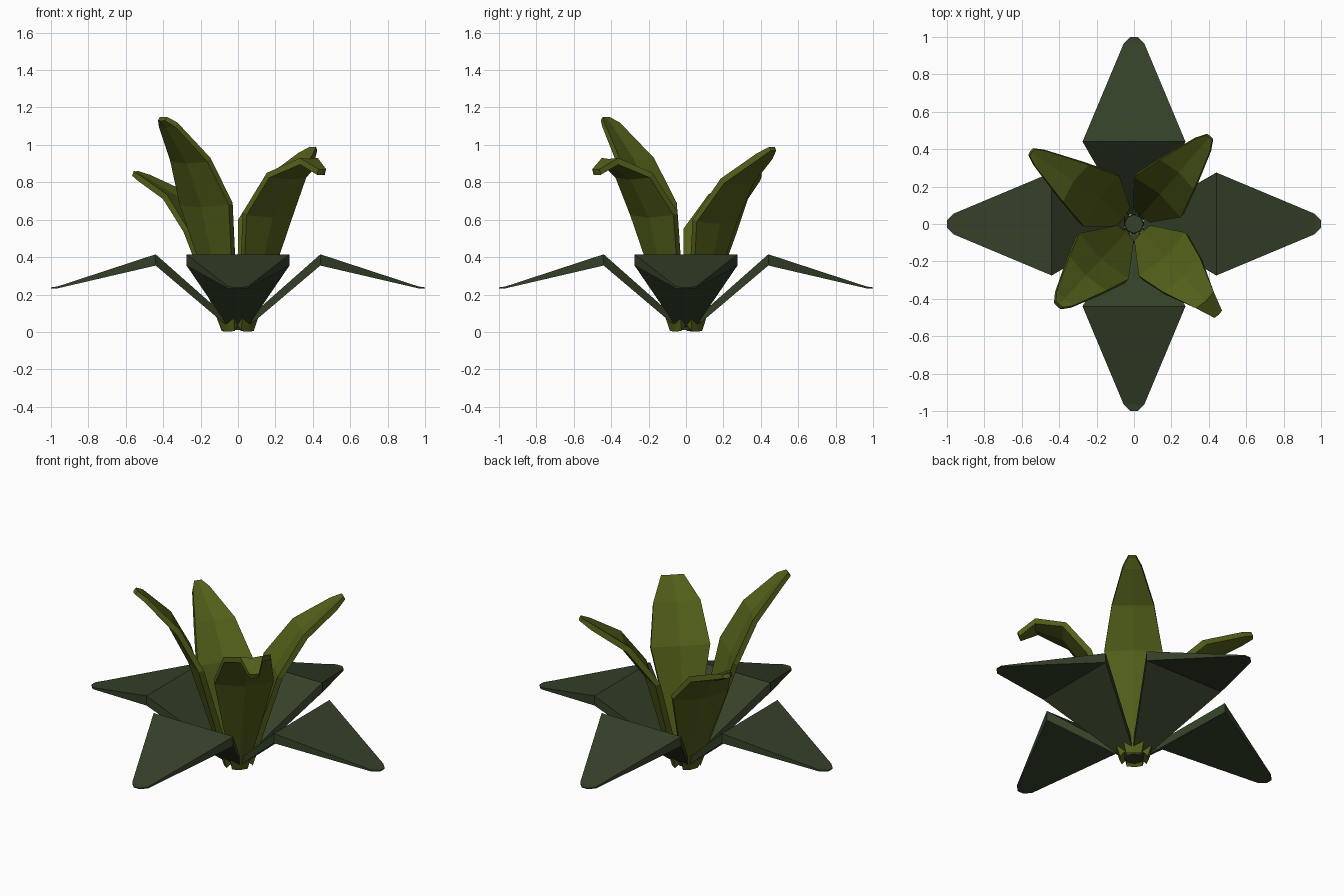
import bpy, bmesh, math

if "Cube" in bpy.data.objects:
    bpy.data.objects.remove(bpy.data.objects["Cube"])


def material(name, rgb):
    m = bpy.data.materials.new(name)
    m.diffuse_color = (*rgb, 1)
    m.use_nodes = True
    m.node_tree.nodes["Principled BSDF"].inputs["Base Color"].default_value = m.diffuse_color
    return m


DARK = material("dark_green", (0.035, 0.052, 0.022))
OLIVE = material("olive_green", (0.085, 0.115, 0.01))


def leaf(name, rows, angle, cup, mat):
    """Loft a closed leaf. Row: radius, height, half width, thickness offset (dr, dz)."""
    a = math.radians(angle)
    c, s = math.cos(a), math.sin(a)
    bm = bmesh.new()
    rings = []
    for i, (r, z, w, dr, dz) in enumerate(rows):
        k = cup * w
        section = [(r, -w, z), (r + k, 0, z - k * 0.6), (r, w, z),
                   (r + dr, w, z + dz), (r + k + dr, 0, z - k * 0.6 + dz), (r + dr, -w, z + dz)]
        rings.append([bm.verts.new((x * c - y * s, x * s + y * c, max(h, 0)))
                      for x, y, h in section])
    for p, q in zip(rings, rings[1:]):
        for i in range(6):
            j = (i + 1) % 6
            bm.faces.new((p[i], p[j], q[j], q[i]))
    for ring in (rings[0], rings[-1]):
        bm.faces.new((ring[0], ring[1], ring[4], ring[5]))
        bm.faces.new((ring[1], ring[2], ring[3], ring[4]))
    bmesh.ops.recalc_face_normals(bm, faces=bm.faces[:])
    me = bpy.data.meshes.new(name)
    bm.to_mesh(me)
    bm.free()
    me.materials.append(mat)
    ob = bpy.data.objects.new(name, me)
    bpy.context.collection.objects.link(ob)


# Four wide outer leaves, folded downward at mid length
outer = [(0.05, 0.07, 0.05, 0.0, -0.045),
         (0.44, 0.415, 0.275, 0.0, -0.06),
         (0.965, 0.243, 0.055, 0.0, -0.01),
         (1.0, 0.238, 0.02, 0.0, -0.006)]
for n in range(4):
    leaf(f"outer_leaf_{n + 1}", outer, 90 * n, 0, DARK)

# Four upright inner leaves, each with its own lean and curl
base = (0.045, 0.035, 0.045, 0.03, -0.03)
inner = {
    "back_right": (49, [base, (0.19, 0.60, 0.165, 0.03, -0.01), (0.35, 0.82, 0.12, 0.025, -0.025),
                        (0.55, 0.955, 0.055, 0.015, -0.03), (0.61, 0.99, 0.022, 0.01, -0.02)]),
    "back_left": (145, [base, (0.21, 0.55, 0.165, 0.03, -0.015), (0.38, 0.735, 0.12, 0.025, -0.025),
                        (0.61, 0.84, 0.05, 0.012, -0.03), (0.665, 0.86, 0.022, 0.01, -0.025)]),
    "front_left": (227, [base, (0.235, 0.69, 0.18, 0.03, -0.01), (0.36, 0.93, 0.135, 0.025, -0.02),
                         (0.54, 1.12, 0.06, 0.015, -0.025), (0.585, 1.15, 0.025, 0.015, -0.02)]),
    "front_right": (313, [base, (0.22, 0.64, 0.17, 0.03, -0.015), (0.37, 0.85, 0.135, 0.02, -0.025),
                          (0.555, 0.93, 0.065, 0.0, -0.035), (0.66, 0.87, 0.028, -0.01, -0.03)]),
}
for name, (angle, rows) in inner.items():
    leaf(f"inner_leaf_{name}", rows, angle, 0.13, OLIVE)

# Small core where the leaves meet
bpy.ops.mesh.primitive_cone_add(vertices=8, radius1=0.055, radius2=0.05, depth=0.05,
                                location=(0, 0, 0.035))
core = bpy.context.object
core.name = "core"
core.data.materials.append(DARK)
